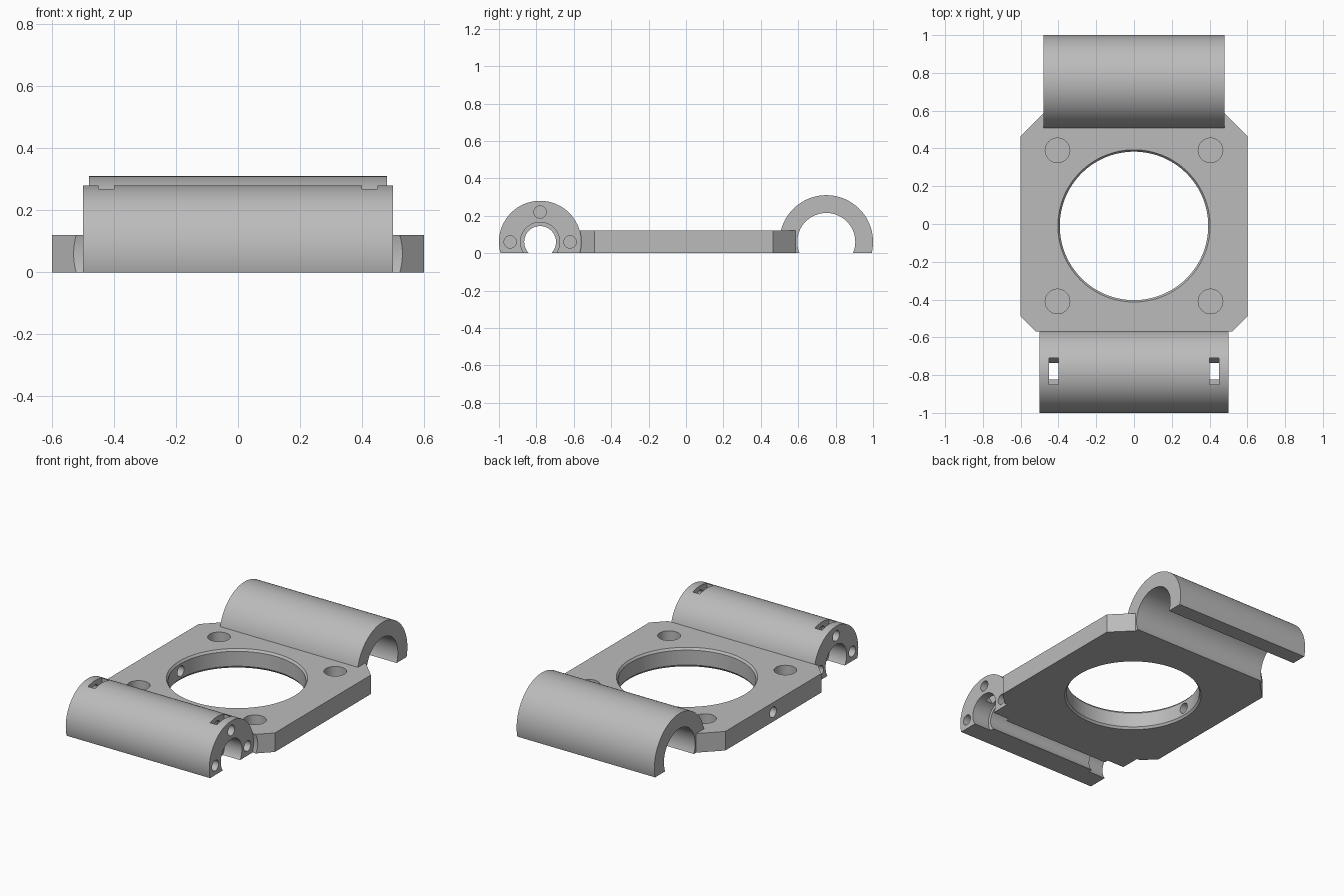
import bpy, bmesh, math
from mathutils import Matrix

cube = bpy.data.objects.get("Cube")
if cube:
    bpy.data.objects.remove(cube, do_unlink=True)

grey = bpy.data.materials.new("plain grey")
grey.use_nodes = True
COLOUR = (0.5, 0.5, 0.5, 1)
grey.diffuse_color = COLOUR
grey.node_tree.nodes["Principled BSDF"].inputs["Base Color"].default_value = COLOUR


def make(name, bm):
    bmesh.ops.recalc_face_normals(bm, faces=bm.faces)
    mesh = bpy.data.meshes.new(name)
    bm.to_mesh(mesh)
    bm.free()
    mesh.materials.append(grey)
    obj = bpy.data.objects.new(name, mesh)
    bpy.context.collection.objects.link(obj)
    return obj


def rod(name, centre, r, length, axis="X", sides=96, r_top=None):
    bm = bmesh.new()
    turn = Matrix.Rotation(math.pi / 2, 4, "Y") if axis == "X" else Matrix()
    bmesh.ops.create_cone(bm, cap_ends=True, segments=sides, radius1=r,
                          radius2=r if r_top is None else r_top, depth=length,
                          matrix=Matrix.Translation(centre) @ turn)
    return make(name, bm)


def box(name, centre, size):
    bm = bmesh.new()
    bmesh.ops.create_cube(bm, size=1, matrix=Matrix.Translation(centre) @ Matrix.Diagonal((*size, 1)))
    return make(name, bm)


def cut(target, cutter):
    """Subtract the cutter from the target and discard it."""
    mod = target.modifiers.new("cut", "BOOLEAN")
    mod.operation, mod.solver, mod.object = "DIFFERENCE", "EXACT", cutter
    bpy.context.view_layer.objects.active = target
    bpy.ops.object.modifier_apply(modifier=mod.name)
    bpy.data.objects.remove(cutter, do_unlink=True)


T = 0.12                          # plate thickness
MID = T / 2                       # height of both clamp axes
FRONT, REAR = -0.78, 0.75         # y of the clamp axes
RING_Y = -0.01                    # centre of the large opening

# Plate with chamfered corners
half = [(0.47, 0.595), (0.6, 0.465), (0.6, -0.49), (0.49, -0.6)]
outline = half + [(-x, y) for x, y in reversed(half)]
bm = bmesh.new()
face = bm.faces.new([bm.verts.new((x, y, 0)) for x, y in outline])
top = bmesh.ops.extrude_face_region(bm, geom=[face])["geom"]
bmesh.ops.translate(bm, verts=[v for v in top if isinstance(v, bmesh.types.BMVert)], vec=(0, 0, T))
plate = make("plate", bm)
cut(plate, rod("clamp_seat", (0, FRONT, MID), 0.22, 1.4))
cut(plate, rod("clamp_seat", (0, REAR, MID), 0.25, 0.96))

# Large opening with a chamfer on both rims, and the side hole into it
cut(plate, rod("opening", (0, RING_Y, MID), 0.393, 0.4, "Z", 128))
cut(plate, rod("top_rim", (0, RING_Y, T), 0.393 - 0.02, 0.08, "Z", 128, 0.433))
cut(plate, rod("bottom_rim", (0, RING_Y, 0), 0.433, 0.08, "Z", 128, 0.393 - 0.02))
cut(plate, rod("side_hole", (-0.5, RING_Y, MID), 0.033, 0.4, sides=32))

# Blind corner pockets
for x in (-0.405, 0.405):
    for y in (0.39, -0.41):
        cut(plate, rod("pocket", (x, y, T), 0.065, 0.19, "Z", 48))

# Rear clamp: open-bottomed tube
rear = rod("rear_clamp", (0, REAR, MID), 0.25, 0.96, sides=128)
cut(rear, rod("bore", (0, REAR, MID), 0.155, 1.2))
cut(rear, box("below", (0, REAR, -0.5), (2, 1, 1)))

# Front clamp: tube with a stepped bore
front = rod("front_clamp", (0, FRONT, MID), 0.22, 1.0, sides=128)
cut(front, rod("bore", (0, FRONT, MID), 0.085, 1.2, sides=64))
cut(front, box("below", (0, FRONT, -0.5), (2, 1, 1)))
for side in (-1, 1):
    cut(front, rod("counterbore", (side * 0.5, FRONT, MID), 0.105, 0.24, sides=64))
    # Screw holes in the end face
    for y, z in ((-0.16, 0), (0.16, 0), (0, 0.16)):
        cut(front, rod("screw_hole", (side * 0.5, FRONT + y, MID + z), 0.033, 0.24, sides=32))
    # Nut slot: hexagon with a corner down, opened upward
    cut(front, rod("nut", (side * 0.425, FRONT, 0.22), 0.0808, 0.05, sides=6))
    cut(front, box("nut_slot", (side * 0.425, FRONT, 0.32), (0.05, 0.14, 0.2)))

# Smooth round surfaces, keep edges sharp
bpy.ops.object.select_all(action="DESELECT")
for obj in (plate, rear, front):
    obj.select_set(True)
bpy.context.view_layer.objects.active = plate
bpy.ops.object.shade_smooth_by_angle(angle=math.radians(25))
